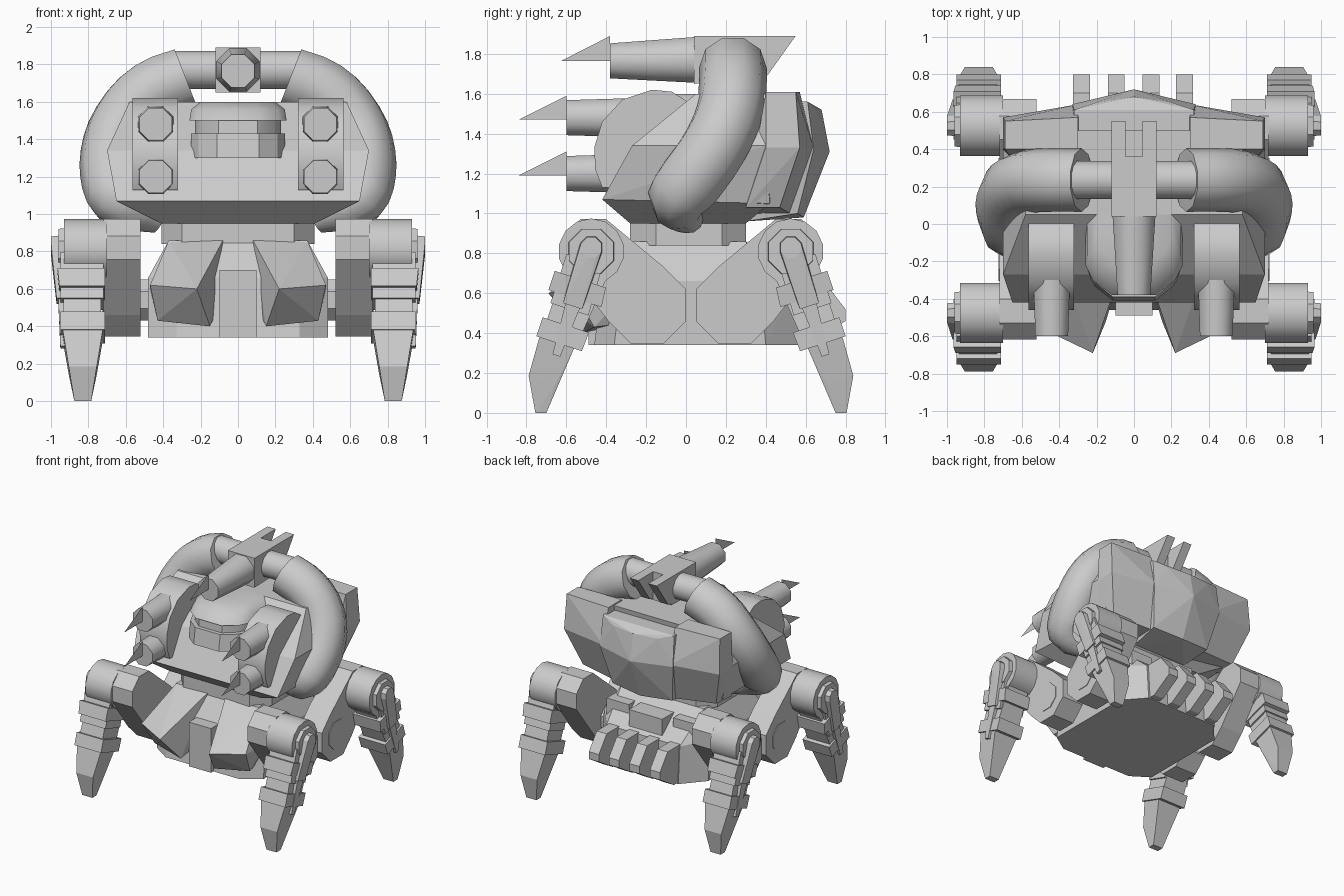
import bpy, bmesh
from math import sin, cos, pi, radians
from mathutils import Vector

if "Cube" in bpy.data.objects:
    bpy.data.objects.remove(bpy.data.objects["Cube"])


def finish(name, me, smooth=None):
    ob = bpy.data.objects.new(name, me)
    bpy.context.collection.objects.link(ob)
    if smooth:
        bpy.ops.object.select_all(action='DESELECT')
        ob.select_set(True)
        bpy.context.view_layer.objects.active = ob
        bpy.ops.object.shade_smooth_by_angle(angle=radians(smooth))
    return ob


def hull(name, pts, smooth=None):
    """Convex solid around the points."""
    bm = bmesh.new()
    for p in pts:
        bm.verts.new(p)
    bmesh.ops.convex_hull(bm, input=bm.verts[:])
    bmesh.ops.delete(bm, geom=[v for v in bm.verts if not v.link_faces], context='VERTS')
    bmesh.ops.dissolve_limit(bm, angle_limit=0.01, verts=bm.verts[:], edges=bm.edges[:])
    bmesh.ops.recalc_face_normals(bm, faces=bm.faces[:])
    me = bpy.data.meshes.new(name)
    bm.to_mesh(me)
    bm.free()
    return finish(name, me, smooth)


def both(pts):
    return [(s * x, y, z) for x, y, z in pts for s in (1, -1)]


def box(x0, x1, y0, y1, z0, z1):
    return [(x, y, z) for x in (x0, x1) for y in (y0, y1) for z in (z0, z1)]


def ring_x(x, y, z, r, n=8):
    return [(x, y + r * cos(2 * pi * (i + .5) / n), z + r * sin(2 * pi * (i + .5) / n)) for i in range(n)]


def ring_y(x, y, z, r, n=8):
    return [(x + r * cos(2 * pi * (i + .5) / n), y, z + r * sin(2 * pi * (i + .5) / n)) for i in range(n)]


def slab(prof, x0, x1):
    return [(x, y, z) for x in (x0, x1) for y, z in prof]


def sheet(name, pts):
    me = bpy.data.meshes.new(name)
    me.from_pydata(pts, [], [list(range(len(pts)))])
    finish(name, me)


# Lower body
hull("lower_body", both([(.48, -.36, .34), (.33, -.46, .34), (.48, .4, .34), (.33, .57, .34),
                         (.48, -.32, .66), (.33, -.42, .66), (.48, .37, .66), (.33, .55, .64),
                         (.37, -.27, .86), (.37, .3, .86)]))
hull("front_keel", box(-.1, .1, -.49, -.2, .34, .7))
hull("rear_vent", box(-.15, .15, .3, .52, .62, .8))
for s in (1, -1):
    hull("front_armour", [(s * x, y, z) for x, y, z in [
        (.08, -.28, .86), (.37, -.26, .86), (.22, -.69, .6), (.47, -.57, .62), (.15, -.52, .4),
        (.43, -.46, .43), (.1, -.3, .5), (.47, -.3, .6), (.4, -.3, .45)]])
    hull("rear_corner_block", [(s * x, y, z) for x, y, z in box(.2, .4, .25, .45, .6, .8)])
for x in (-.28, -.095, .09, .27):
    hull("rear_rib", slab([(.45, .35), (.62, .35), (.8, .46), (.8, .52), (.7, .65), (.45, .65)],
                          x - .045, x + .045))

# Turret ring and torso
hull("turret_ring", both([(x, y, z) for x, y in [(.41, -.15), (.3, -.28), (.41, .18), (.3, .3)]
                          for z in (.84, .97)]))
hull("torso", both([(.65, -.42, 1.07), (.7, -.27, 1.34), (.58, .05, 1.6), (.58, .5, 1.6), (.7, .4, 1.34),
                    (.62, .42, 1.05), (.41, -.28, .95), (.41, .3, .95)]))

# Rear shell: two side panels and a proud centre panel
for s in (1, -1):
    hull("rear_side_panel", [(s * x, y, z) for x, y, z in [
        (.3, .4, 1.61), (.69, .4, 1.61), (.69, .55, 1.61), (.3, .57, 1.61), (.7, .4, 1.33), (.7, .57, 1.33),
        (.3, .64, 1.33), (.62, .3, 1.03), (.6, .47, 1.03), (.25, .52, 1.0), (.25, .3, 1.0)]])
hull("rear_centre_panel", both([(.33, .4, 1.56), (.32, .61, 1.56), (.2, .65, 1.52), (0, .68, 1.52),
                                (.33, .64, 1.32), (0, .72, 1.31), (.27, .56, 1.0), (0, .59, .98),
                                (.25, .3, .96)]))

# Cockpit: collar, visor and domed hood
def plan(w, f, z):
    return both([(w, .1, z), (w, f + .16, z), (w * .85, f + .08, z), (w * .45, f, z)])


hull("cockpit_collar", plan(.25, -.41, 1.3) + plan(.25, -.39, 1.43))
hull("visor", plan(.23, -.36, 1.4) + plan(.23, -.35, 1.53), 30)
hull("cockpit_hood", plan(.26, -.38, 1.5) + plan(.25, -.33, 1.56) + plan(.2, -.22, 1.6), 40)

# Gun pods with twin barrels and flat muzzle flashes
for s in (1, -1):
    hull("gun_pod", slab([(-.42, 1.13), (-.455, 1.22), (-.46, 1.33), (-.42, 1.46), (-.32, 1.57), (-.17, 1.62),
                          (-.07, 1.61), (.1, 1.5), (-.1, 1.13)], s * .32, s * .565), 35)
    for z in (1.2, 1.48):
        hull("pod_barrel", ring_y(s * .44, -.3, z, .105) + ring_y(s * .44, -.6, z, .095), 50)
        sheet("muzzle_flash", [(s * .44, -.6, z - .01), (s * .44, -.84, z - .01), (s * .44, -.6, z + .11)])

# Top cannon
hull("cannon_body", slab([(.04, 1.65), (.04, 1.89), (.36, 1.89), (.36, 1.66)], -.12, .12))
for s in (1, -1):
    hull("cannon_fork", slab([(.3, 1.66), (.3, 1.89), (.55, 1.89), (.4, 1.68)], s * .045, s * .12))
    hull("cannon_axle", ring_x(s * .1, .235, 1.77, .105, 12) + ring_x(s * .35, .235, 1.77, .105, 12), 40)
hull("cannon_barrel", ring_y(0, .06, 1.77, .125) + ring_y(0, -.38, 1.765, .095), 50)
sheet("cannon_flash", [(0, -.38, 1.765), (0, -.625, 1.765), (0, -.38, 1.89)])

# Curved shoulder tubes
PATH = [(.28, .235, 1.73, 1), (.46, .235, 1.66, 1), (.61, .215, 1.5, 1), (.672, .14, 1.33, 1),
        (.665, .02, 1.16, 1), (.64, -.04, 1.08, .9), (.42, .02, .96, .4)]
for s in (1, -1):
    cu = bpy.data.curves.new("tube_path", 'CURVE')
    cu.dimensions = '3D'
    cu.bevel_depth, cu.bevel_resolution, cu.resolution_u = .17, 3, 3
    cu.use_fill_caps = True
    sp = cu.splines.new('BEZIER')
    sp.bezier_points.add(len(PATH) - 1)
    for b, (x, y, z, r) in zip(sp.bezier_points, PATH):
        b.co, b.radius = (s * x, y, z), r
        b.handle_left_type = b.handle_right_type = 'AUTO'
    tmp = bpy.data.objects.new("tube_path", cu)
    bpy.context.collection.objects.link(tmp)
    me = bpy.data.meshes.new_from_object(tmp)
    bpy.data.objects.remove(tmp)
    finish("shoulder_tube", me, 45)

# Legs, written for one corner and mirrored to four
AX = Vector((0, .27, -.82)).normalized()      # down the shin
SD = Vector((0, .82, .27)).normalized()       # across the shin, outward
KNEE = Vector((0, .5, .82))


def shin(sections):
    """Rectangles (x0, x1, distance, inner, outer) along the shin."""
    return [tuple(KNEE + AX * t + SD * w + Vector((x, 0, 0)))
            for x0, x1, t, a, b in sections for x in (x0, x1) for w in (a, b)]


LEG = [
    ("hip_pin", ring_x(.4, .22, .54, .118) + ring_x(.725, .22, .54, .118), None),
    ("upper_leg", [p for x in (.52, .72) for p in ring_x(x, .22, .54, .21) + ring_x(x, .49, .82, .165)], None),
    ("knee", ring_x(.7, .5, .81, .165, 14) + ring_x(.93, .5, .81, .165, 14), 40),
    ("knee_hub", ring_x(.9, .5, .81, .125) + ring_x(.96, .5, .81, .12), None),
    ("knee_pin", ring_x(.9, .5, .83, .065) + ring_x(1, .5, .83, .055)
     + shin([(.9, .97, .3, -.05, .05)]), None),
    ("shin", shin([(.74, .92, .0, -.13, .1), (.73, .94, .5, -.08, .1)]), None),
    ("upper_band", shin([(.71, .965, .16, -.13, .14), (.71, .955, .26, -.14, .14)]), None),
    ("upper_shin_guard", shin([(.72, .95, .06, -.08, .11), (.72, .95, .32, -.09, .11)]), None),
    ("lower_band", shin([(.71, .95, .4, -.12, .125), (.71, .95, .5, -.115, .125)]), None),
    ("shin_strip", shin([(.9, .965, .2, -.045, .045), (.9, .95, .56, -.02, .02)]), None),
    ("foot", shin([(.72, .94, .48, -.075, .11), (.755, .905, .7, -.04, .1)])
     + [(x, d, 0) for x in (.785, .875) for d in (.725, .78)], None),
]
for sx in (1, -1):
    for sy, end in ((-1, "front"), (1, "rear")):
        for name, pts, sm in LEG:
            hull(end + "_" + name, [(sx * x, .025 + sy * d, z) for x, d, z in pts], sm)
